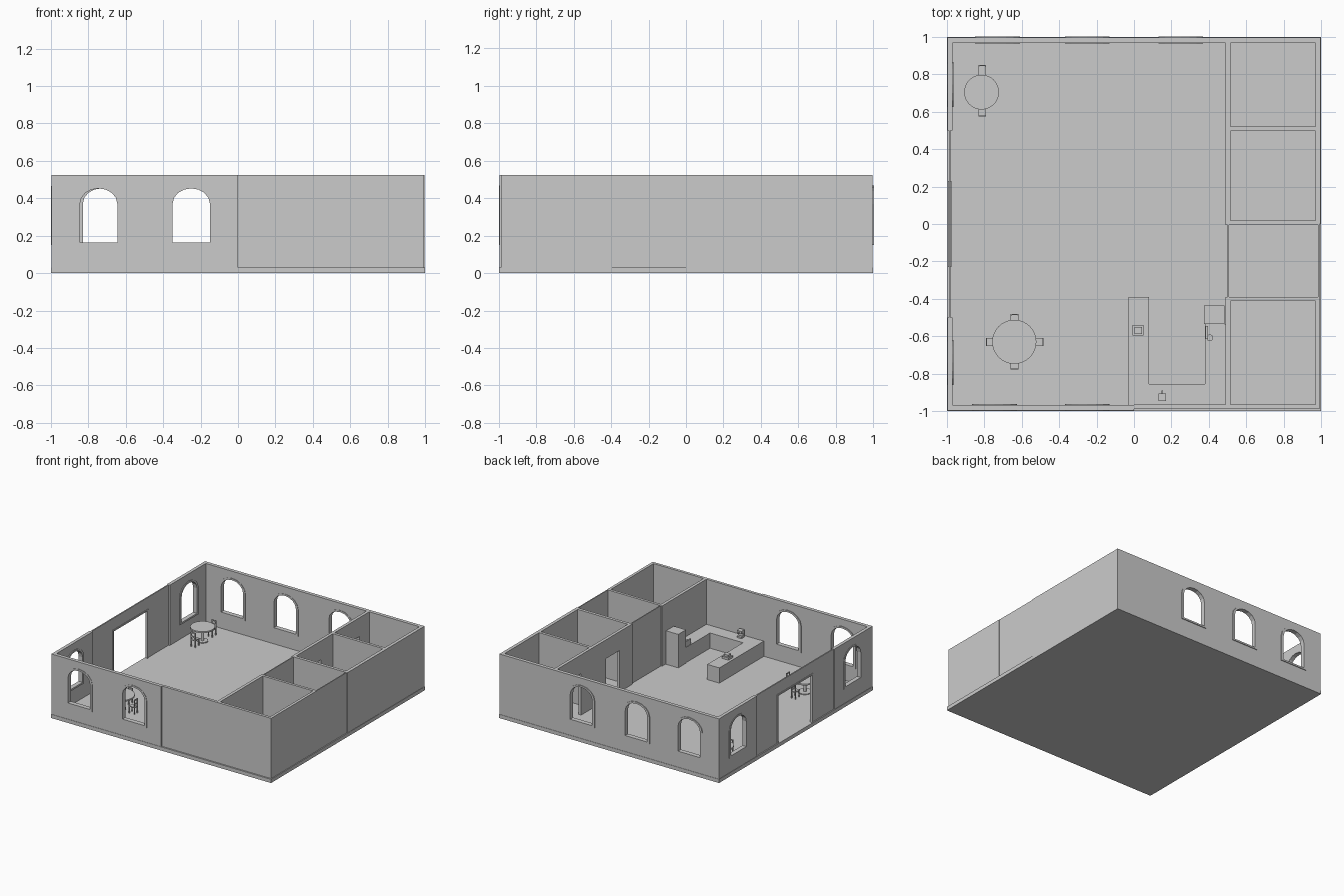
import bpy, bmesh, math
from mathutils import Matrix

if "Cube" in bpy.data.objects:
    bpy.data.objects.remove(bpy.data.objects["Cube"])

TOP, FLOOR = 0.525, 0.03


def finish(name, bm):
    bmesh.ops.recalc_face_normals(bm, faces=bm.faces[:])
    me = bpy.data.meshes.new(name)
    bm.to_mesh(me)
    bm.free()
    ob = bpy.data.objects.new(name, me)
    bpy.context.collection.objects.link(ob)
    return ob


def add_box(bm, x0, x1, y0, y1, z0, z1):
    m = Matrix.Translation(((x0 + x1) / 2, (y0 + y1) / 2, (z0 + z1) / 2))
    bmesh.ops.create_cube(bm, size=1, matrix=m @ Matrix.Diagonal((x1 - x0, y1 - y0, z1 - z0, 1)))


def add_cyl(bm, x, y, z0, z1, r, n):
    bmesh.ops.create_cone(bm, cap_ends=True, segments=n, radius1=r, radius2=r, depth=z1 - z0,
                          matrix=Matrix.Translation((x, y, (z0 + z1) / 2)))


def boxes(name, *dims):
    bm = bmesh.new()
    for d in dims:
        add_box(bm, *d)
    return finish(name, bm)


def panel(name, axis, d0, d1, loops):
    """Upright sheet from outline and hole loops (u, z), thickened d0..d1 along axis."""
    bm = bmesh.new()
    for loop in loops:
        vs = [bm.verts.new((d0, u, z) if axis == 'x' else (u, d0, z)) for u, z in loop]
        for i, v in enumerate(vs):
            bm.edges.new((v, vs[i - 1]))
    normal = (1, 0, 0) if axis == 'x' else (0, 1, 0)
    bmesh.ops.triangle_fill(bm, use_beauty=True, edges=bm.edges[:], normal=normal)
    ext = bmesh.ops.extrude_face_region(bm, geom=bm.faces[:], use_keep_orig=True)
    vs = [g for g in ext['geom'] if isinstance(g, bmesh.types.BMVert)]
    bmesh.ops.translate(bm, verts=vs, vec=[c * (d1 - d0) for c in normal])
    return finish(name, bm)


def arch(c, inset=0.0, n=8):
    w, sill, spring, rise = 0.12 - inset, 0.15 + inset * 0.7, 0.37, 0.097 - inset * 0.7
    pts = [(c - w, sill), (c + w, sill)]
    return pts + [(c + w * math.cos(math.pi * i / n), spring + rise * math.sin(math.pi * i / n))
                  for i in range(n + 1)]


def rect(u0, u1, z0=0.0, z1=TOP):
    return [(u0, z0), (u1, z0), (u1, z1), (u0, z1)]


def window_wall(name, axis, d0, d1, u0, u1, centres):
    panel(name, axis, d0, d1, [rect(u0, u1)] + [arch(c, 0.01) for c in centres])
    for i, c in enumerate(centres):
        panel(f"{name}_window_frame_{i + 1}", axis, min(d0, d1) - 0.003, max(d0, d1) + 0.006,
              [arch(c), arch(c, 0.02)])


# floor slab
boxes("floor", (-1, 1, -1, 1, 0, FLOOR))

# outer walls
window_wall("front_wall", 'y', -0.997, -0.968, -0.998, 0, [-0.745, -0.25])
boxes("front_wall_plain", (0, 0.99, -0.988, -0.965, FLOOR, TOP))
window_wall("back_wall", 'y', 0.968, 0.997, -0.998, 0.998, [-0.73, -0.25, 0.25])
window_wall("left_wall_front", 'x', -0.997, -0.97, -0.997, -0.5, [-0.74])
window_wall("left_wall_back", 'x', -0.997, -0.97, 0.5, 0.997, [0.745])
boxes("right_wall_back", (0.97, 0.997, 0, 0.99, 0, TOP))
boxes("right_wall_middle", (0.983, 0.991, -0.5, 0, FLOOR, TOP))
boxes("right_wall_front", (0.97, 0.993, -0.988, -0.395, FLOOR, TOP))

# recessed entrance
E, ET = 0.23, 0.43
panel("entrance_wall", 'x', -0.99, -0.98,
      [[(-0.5, 0), (-E, 0), (-E, ET), (E, ET), (E, 0), (0.5, 0), (0.5, TOP), (-0.5, TOP)]])
boxes("entrance_frame", (-0.995, -0.975, -E, -E + 0.012, FLOOR, ET),
      (-0.995, -0.975, E - 0.012, E, FLOOR, ET), (-0.995, -0.975, -E, E, ET - 0.012, ET))

# inner walls with doorways to the back rooms
outline = [(-0.005, 0)]
for c in (0.25, 0.75):
    outline += [(c - 0.09, 0), (c - 0.09, 0.37), (c + 0.09, 0.37), (c + 0.09, 0)]
outline += [(0.97, 0), (0.97, TOP), (-0.005, TOP)]
panel("partition_back", 'x', 0.49, 0.515, [outline])
boxes("partition_front", (0.49, 0.515, -0.97, -0.39, 0, TOP))
boxes("partition_thin", (0.5, 0.508, -0.395, 0, 0, TOP))
for i, (y0, y1) in enumerate(((0.497, 0.52), (-0.005, 0.02), (-0.412, -0.39))):
    boxes(f"room_divider_{i + 1}", (0.5, 0.985, y0, y1, 0, TOP))

# kitchen: U-shaped counter and fittings
CT = 0.155
boxes("counter", (-0.03, 0.08, -0.968, -0.39, FLOOR, CT), (0.08, 0.38, -0.968, -0.855, FLOOR, CT),
      (0.38, 0.49, -0.968, -0.535, FLOOR, CT))
boxes("refrigerator", (0.375, 0.485, -0.535, -0.435, FLOOR, 0.305))
boxes("till", (-0.008, 0.05, -0.597, -0.54, CT, CT + 0.018),
      (0.002, 0.042, -0.587, -0.55, CT + 0.018, CT + 0.035))
boxes("coffee_machine", (0.13, 0.172, -0.945, -0.905, CT, CT + 0.012),
      (0.13, 0.172, -0.945, -0.925, CT, CT + 0.055),
      (0.13, 0.172, -0.945, -0.905, CT + 0.04, CT + 0.06), (0.146, 0.156, -0.905, -0.89, CT + 0.04, CT + 0.05))
boxes("dispenser", (0.383, 0.395, -0.615, -0.545, CT, CT + 0.045))
bm = bmesh.new()
add_cyl(bm, 0.405, -0.608, CT, CT + 0.03, 0.018, 12)
finish("pot", bm)


# dining furniture
def table(name, x, y, r):
    bm = bmesh.new()
    add_cyl(bm, x, y, 0.138, 0.15, r, 32)
    add_cyl(bm, x, y, FLOOR, 0.14, 0.012, 12)
    add_cyl(bm, x, y, FLOOR, 0.037, r * 0.45, 24)
    finish(name, bm)


def chair(name, x, y, angle):
    """Ladder-back chair; the backrest lies on local +y."""
    bm = bmesh.new()
    add_box(bm, -0.021, 0.021, -0.027, 0.027, 0.083, 0.09)
    for s in (-1, 1):
        a, b = sorted((s * 0.021, s * 0.014))
        add_box(bm, a, b, -0.026, -0.019, FLOOR, 0.085)
        add_box(bm, a, b, 0.02, 0.027, FLOOR, 0.15)
    for z in (0.11, 0.14):
        add_box(bm, -0.021, 0.021, 0.021, 0.026, z, z + 0.01)
    bm.transform(Matrix.Translation((x, y, 0)) @ Matrix.Rotation(angle, 4, 'Z'))
    finish(name, bm)


table("small_table", -0.815, 0.705, 0.093)
chair("small_table_chair_1", -0.811, 0.823, 0)
chair("small_table_chair_2", -0.811, 0.602, math.pi)
table("large_table", -0.64, -0.63, 0.118)
for i in range(4):
    a = i * math.pi / 2
    chair(f"large_table_chair_{i + 1}", -0.638 - 0.127 * math.sin(a), -0.63 + 0.122 * math.cos(a), a)
